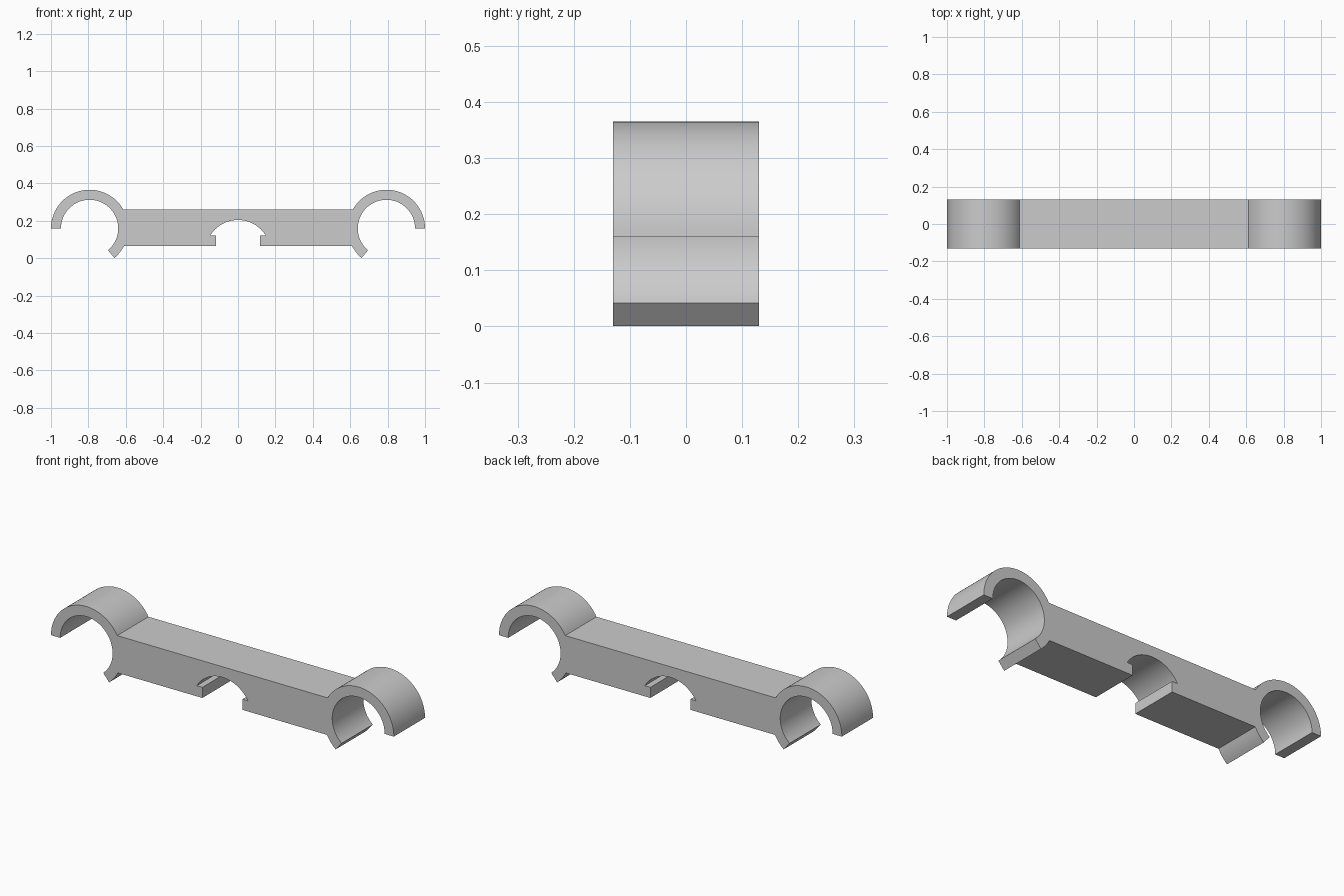
import bpy, bmesh
from math import sin, cos, asin, atan2, radians, degrees, pi

if "Cube" in bpy.data.objects:
    bpy.data.objects.remove(bpy.data.objects["Cube"])

HALF_Y = 0.13
R_OUT, R_IN = 0.2065, 0.153          # clip ring radii
CX, CZ = 1 - R_OUT, 0.159            # clip ring centre
TOP, BOTTOM = 0.26, 0.064            # bar heights
LIP_Z, LIP_X = 0.12, 0.117           # centre slot lips
NOTCH_TOP, NOTCH_X = 0.204, 0.149    # centre notch arc


def arc(cx, cz, r, a0, a1, n):
    """Points on an arc, angles in degrees."""
    return [(cx + r * cos(radians(a0 + (a1 - a0) * i / n)),
             cz + r * sin(radians(a0 + (a1 - a0) * i / n))) for i in range(n + 1)]


# Right half of the outline, from the notch crown round to the bar top
sag = NOTCH_TOP - LIP_Z
r_notch = (NOTCH_X ** 2 + sag ** 2) / (2 * sag)
c_notch = NOTCH_TOP - r_notch
a_notch = degrees(atan2(LIP_Z - c_notch, NOTCH_X))
a_top = 180 - degrees(asin((TOP - CZ) / R_OUT))
a_bot = 180 + degrees(asin((CZ - BOTTOM) / R_OUT))

half = arc(0, c_notch, r_notch, 90, a_notch, 16)
half += [(LIP_X, LIP_Z), (LIP_X, BOTTOM)]
half += arc(CX, CZ, R_OUT, a_bot, 230, 6)
half += arc(CX, CZ, R_IN, 230, 0, 56)
half += arc(CX, CZ, R_OUT, 0, a_top, 40)

# Mirror the outline and extrude it through the depth
outline = half + [(-x, z) for x, z in reversed(half[1:])]
bm = bmesh.new()
face = bm.faces.new([bm.verts.new((x, -HALF_Y, z)) for x, z in outline])
ext = bmesh.ops.extrude_face_region(bm, geom=[face], use_keep_orig=True)
moved = [g for g in ext["geom"] if isinstance(g, bmesh.types.BMVert)]
bmesh.ops.translate(bm, verts=moved, vec=(0, 2 * HALF_Y, 0))
bmesh.ops.recalc_face_normals(bm, faces=bm.faces[:])

mesh = bpy.data.meshes.new("double_clip_bar")
bm.to_mesh(mesh)
bm.free()
bar = bpy.data.objects.new("double_clip_bar", mesh)
bpy.context.collection.objects.link(bar)

# Smooth the curved walls, keep the corners sharp
bpy.context.view_layer.objects.active = bar
bar.select_set(True)
bpy.ops.object.shade_smooth_by_angle(angle=radians(25))
